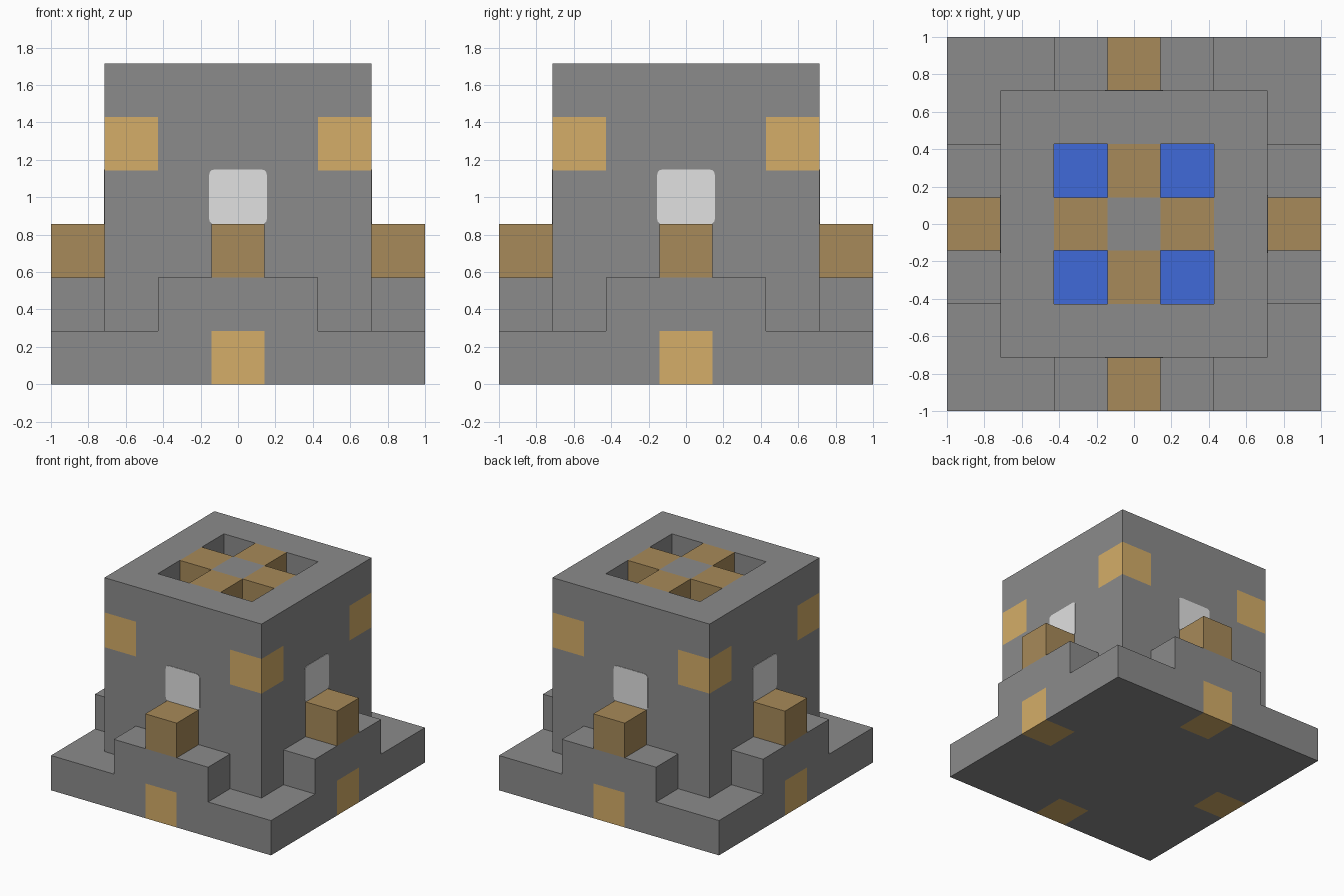
import bpy
import bmesh
from math import pi
from mathutils import Matrix, Vector

if "Cube" in bpy.data.objects:
    bpy.data.objects.remove(bpy.data.objects["Cube"], do_unlink=True)

U = 2 / 7  # one block; all sizes below are in blocks


def material(name, rgb):
    m = bpy.data.materials.new(name)
    m.use_nodes = True
    color = (*rgb, 1)
    m.diffuse_color = color
    m.node_tree.nodes["Principled BSDF"].inputs["Base Color"].default_value = color
    return m


stone = material("stone grey", (0.26, 0.26, 0.26))
wood = material("wood brown", (0.39, 0.255, 0.1))
gold = material("light gold", (0.66, 0.42, 0.138))
pane = material("pane white", (0.75, 0.75, 0.75))
water = material("water blue", (0.05, 0.142, 0.69))


def block(lo, hi, cuts=(), heights=()):
    """Box between two corners, sliced along the given block lines."""
    bm = bmesh.new()
    lo, hi = Vector(lo), Vector(hi)
    bmesh.ops.create_cube(bm, size=1, matrix=Matrix.Translation((lo + hi) / 2)
                          @ Matrix.Diagonal((*(hi - lo), 1)))
    planes = [(axis, s * c) for axis in (0, 1) for c in cuts for s in (-1, 1)]
    planes += [(2, h) for h in heights]
    for axis, at in planes:
        normal = Vector((0, 0, 0))
        normal[axis] = 1
        bmesh.ops.bisect_plane(bm, geom=bm.verts[:] + bm.edges[:] + bm.faces[:],
                               plane_co=normal * at, plane_no=normal)
    return bm


def finish(name, bm, mats, rule=None, turn=0):
    """Colour each face by the block behind it, then make the object."""
    bm.normal_update()
    if rule:
        for f in bm.faces:
            p = f.calc_center_median() - f.normal / 2
            f.material_index = rule(abs(p.x), abs(p.y), p.z)
    bm.transform(Matrix.Rotation(turn, 4, "Z") @ Matrix.Scale(U, 4))
    mesh = bpy.data.meshes.new(name)
    bm.to_mesh(mesh)
    bm.free()
    for m in mats:
        mesh.materials.append(m)
    obj = bpy.data.objects.new(name, mesh)
    bpy.context.collection.objects.link(obj)


# Base slab with a gold block in the middle of each side
finish("base_slab", block((-3.5, -3.5, 0), (3.5, 3.5, 1), (0.5, 2.5)), (stone, gold),
       lambda x, y, z: int(max(x, y) > 2.9 and min(x, y) < 0.1))

# Tower: raise the rim and the cross, leaving four wells
tower = block((-2.5, -2.5, 1), (2.5, 2.5, 5), (0.5, 1.5), (4,))
tower.normal_update()
raised = []
for f in tower.faces:
    c = f.calc_center_median()
    well = abs(abs(c.x) - 1) < 0.1 and abs(abs(c.y) - 1) < 0.1
    if f.normal.z > 0.9 and not well:
        raised.append(f)
made = bmesh.ops.extrude_face_region(tower, geom=raised)["geom"]
bmesh.ops.translate(tower, vec=(0, 0, 1),
                    verts=[v for v in made if isinstance(v, bmesh.types.BMVert)])


def tower_color(x, y, z):
    if z > 5 and 0.9 < max(x, y) < 1.1 and min(x, y) < 0.1:
        return 1  # cross arms
    if 4 < z < 5:
        if min(x, y) > 1.9:
            return 2  # corner blocks
        if max(x, y) < 1.1 and min(x, y) > 0.9:
            return 3  # well floors
    return 0


finish("tower", tower, (stone, wood, gold, water), tower_color)

# Step, wooden block and rounded window on each side
for i, side in enumerate(("front", "left", "back", "right")):
    turn = i * pi / 2
    finish(side + "_step", block((-1.5, -3.5, 1), (1.5, -2.5, 2)), (stone,), turn=turn)
    finish(side + "_wood_block", block((-0.5, -3.5, 2), (0.5, -2.5, 3)), (wood,), turn=turn)
    window = block((-0.54, -2.512, 2.99), (0.54, -2.49, 4.02))
    corners = [e for e in window.edges
               if abs(e.verts[0].co.y - e.verts[1].co.y) > 0.01]
    bmesh.ops.bevel(window, geom=corners, offset=0.1, segments=3, profile=0.5,
                    affect="EDGES")
    finish(side + "_window", window, (pane,), turn=turn)
